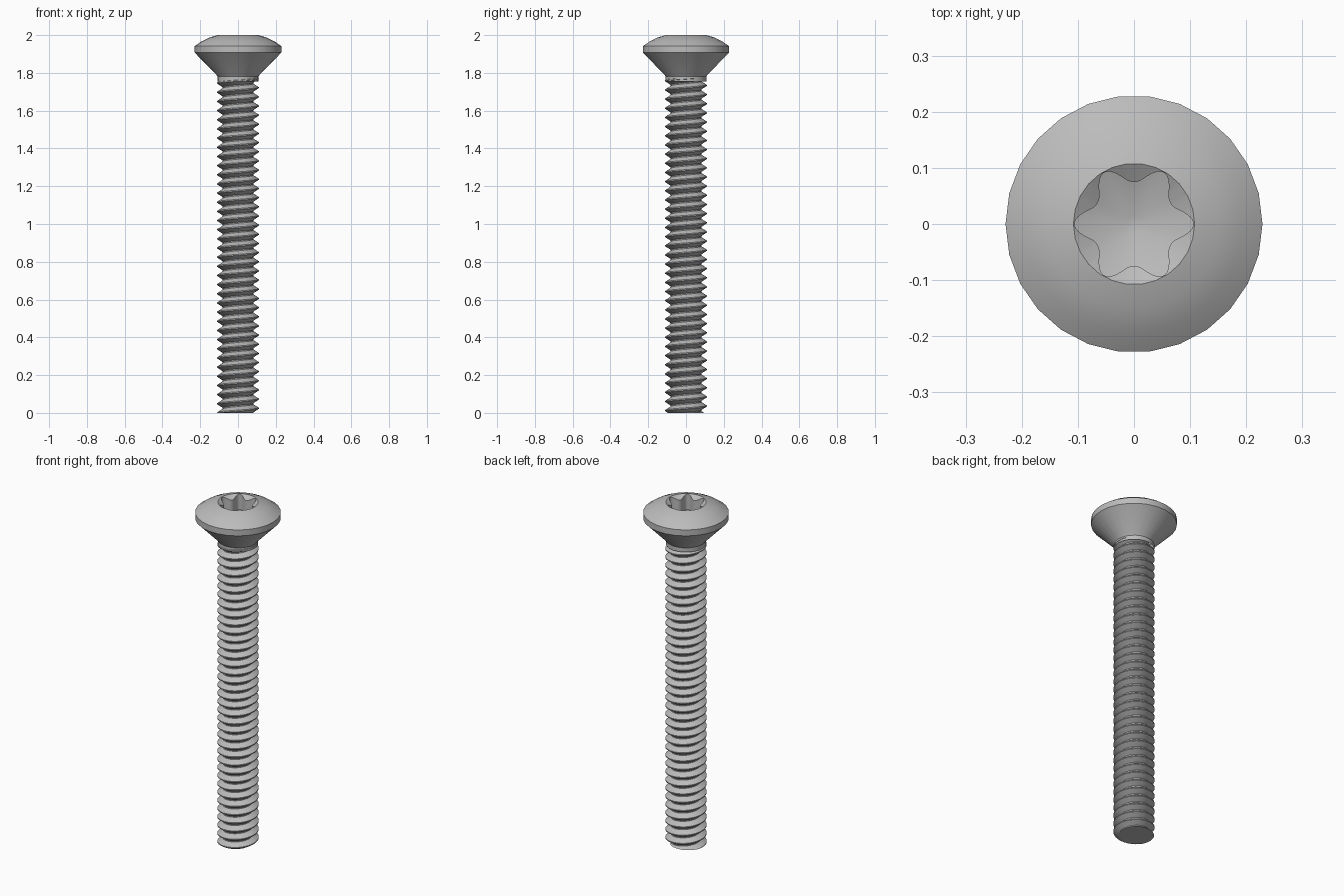
import bpy, bmesh
from math import pi, sin, cos, radians

cube = bpy.data.objects.get("Cube")
if cube:
    bpy.data.objects.remove(cube)

steel = bpy.data.materials.new("grey steel")
steel.use_nodes = True
GREY = (0.5, 0.5, 0.5, 1)
steel.diffuse_color = GREY
steel.node_tree.nodes["Principled BSDF"].inputs["Base Color"].default_value = GREY

SIDES = 26
RIM = 0.108
TOP = 2.0


def finish(name, bm, angle):
    mesh = bpy.data.meshes.new(name)
    bm.to_mesh(mesh)
    bm.free()
    mesh.materials.append(steel)
    obj = bpy.data.objects.new(name, mesh)
    bpy.context.collection.objects.link(obj)
    bpy.ops.object.select_all(action="DESELECT")
    obj.select_set(True)
    bpy.context.view_layer.objects.active = obj
    bpy.ops.object.shade_smooth_by_angle(angle=radians(angle))


def skin(bm, rings, count):
    """Join rings, each a function of angle giving (radius, z)."""
    loops = []
    for ring in rings:
        loop = []
        for i in range(count):
            a = 2 * pi * i / count
            r, z = ring(a)
            loop.append(bm.verts.new((r * cos(a), r * sin(a), z)))
        loops.append(loop)
    for low, high in zip(loops, loops[1:]):
        for i in range(count):
            j = (i + 1) % count
            bm.faces.new((low[i], low[j], high[j], high[i]))
    return loops


# Head: neck, countersunk cone, band and dome
profile = [(0.108, 1.755), (0.108, 1.78), (0.115, 1.79), (0.229, 1.907),
           (0.229, 1.942), (0.193, 1.967), (0.152, 1.987), (RIM, TOP)]
bm = bmesh.new()
skin(bm, [lambda a, p=p: p for p in profile], SIDES)
finish("head", bm, 30)


# Six-lobed socket: sloping rim, straight walls, conical floor
def rim_radius(a):
    step = 2 * pi / SIDES
    return RIM * cos(step / 2) / cos(a % step - step / 2)


def lobe(a):
    return 0.075 + 0.031 * ((1 + cos(6 * a)) / 2) ** 1.3


def floor(r):
    return TOP - 0.13 + 0.35 * r


bm = bmesh.new()
loops = skin(bm, [lambda a: (rim_radius(a), TOP),
                  lambda a: (lobe(a), TOP - 0.6 * (RIM - lobe(a))),
                  lambda a: (lobe(a), floor(lobe(a))),
                  lambda a: (0.015, floor(0.015))], SIDES * 4)
bm.faces.new(loops[-1])
finish("socket", bm, 35)

# Threaded shank: one continuous helical surface, trimmed flat at both ends
PITCH = 0.0485
LENGTH = 1.77
COLUMNS = 32
CREST, ROOT = 0.11, 0.081
section = [(CREST, -0.06), (CREST, 0.06), (ROOT, 0.44), (ROOT, 0.56)]
n = len(section)
turns = int(LENGTH / PITCH) + 5
bm = bmesh.new()
columns = []
for i in range(COLUMNS):
    a = 2 * pi * i / COLUMNS
    column = []
    for k in range(turns):
        for r, f in section:
            z = PITCH * (k - 2.5 + f + i / COLUMNS)
            column.append(bm.verts.new((r * cos(a), r * sin(a), z)))
    columns.append(column)
columns.append(columns[0][n:])
for left, right in zip(columns, columns[1:]):
    for m in range(min(len(left), len(right)) - 1):
        bm.faces.new((left[m], right[m], right[m + 1], left[m + 1]))
for height, side in ((0, -1), (LENGTH, 1)):
    geom = bm.verts[:] + bm.edges[:] + bm.faces[:]
    cut = bmesh.ops.bisect_plane(bm, geom=geom, dist=1e-6, plane_co=(0, 0, height),
                                 plane_no=(0, 0, side), clear_outer=True)
    edges = [e for e in cut["geom_cut"] if isinstance(e, bmesh.types.BMEdge)]
    bmesh.ops.holes_fill(bm, edges=edges, sides=0)
bmesh.ops.recalc_face_normals(bm, faces=bm.faces[:])
finish("threaded_shank", bm, 30)
